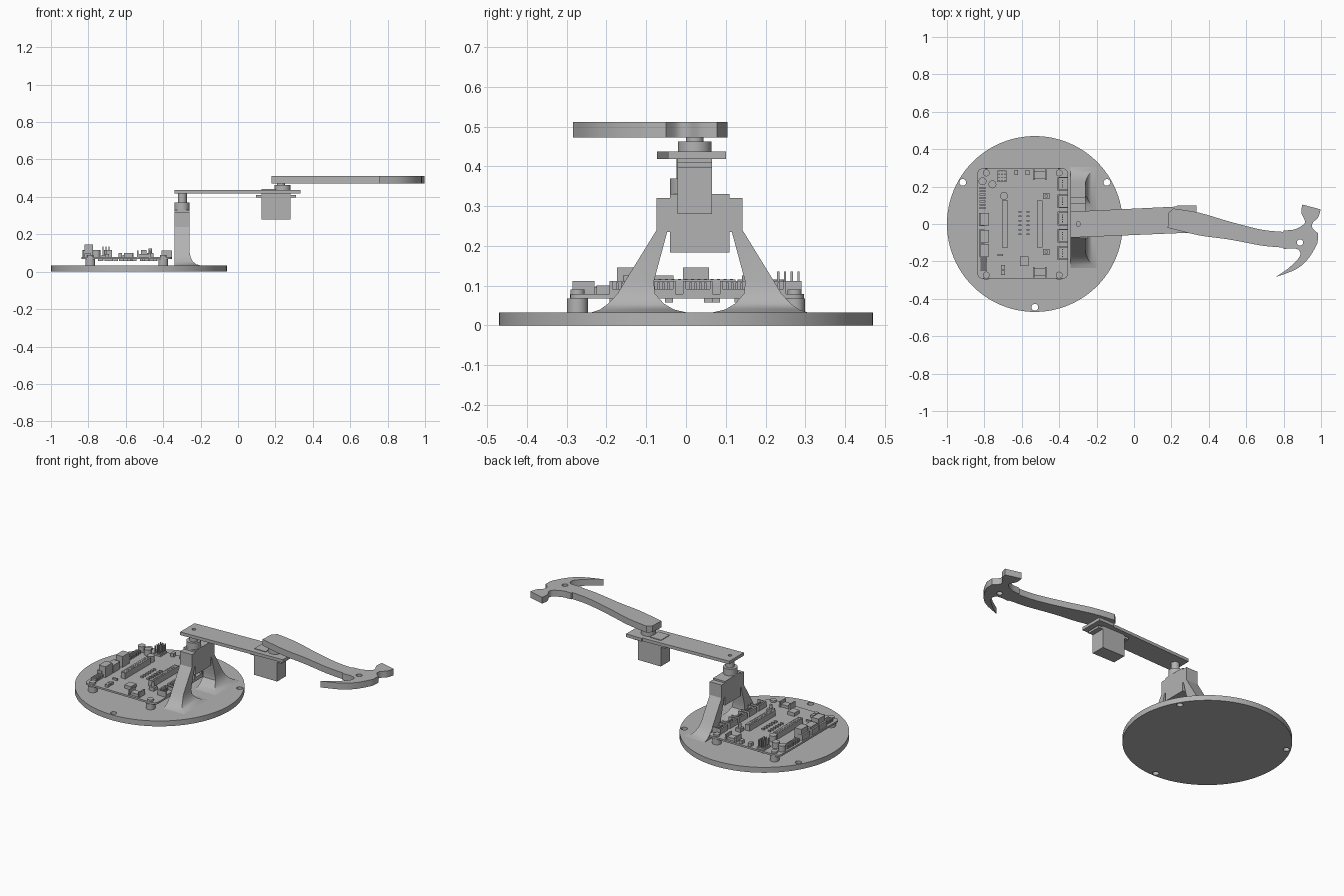
import bpy, bmesh, math, random
from mathutils import Matrix, Vector

random.seed(4)
if "Cube" in bpy.data.objects:
    bpy.data.objects.remove(bpy.data.objects["Cube"], do_unlink=True)

# Single grey finish
GREY = (0.45, 0.45, 0.45, 1)
grey = bpy.data.materials.new("plain_grey")
grey.use_nodes = True
grey.diffuse_color = GREY
grey.node_tree.nodes["Principled BSDF"].inputs["Base Color"].default_value = GREY
parts = []


def finish(name, mesh):
    mesh.materials.clear()
    mesh.materials.append(grey)
    ob = bpy.data.objects.new(name, mesh)
    bpy.context.collection.objects.link(ob)
    parts.append(ob)
    return ob


def from_bmesh(name, bm):
    bmesh.ops.recalc_face_normals(bm, faces=bm.faces)
    mesh = bpy.data.meshes.new(name)
    bm.to_mesh(mesh)
    bm.free()
    return finish(name, mesh)


def add_box(bm, xs, ys, zs):
    lo, hi = Vector((xs[0], ys[0], zs[0])), Vector((xs[1], ys[1], zs[1]))
    place = Matrix.Translation((lo + hi) / 2) @ Matrix.Diagonal((*(hi - lo), 1))
    bmesh.ops.create_cube(bm, size=1, matrix=place)


def add_tube(bm, x, y, radius, zs, sides=32):
    bmesh.ops.create_cone(bm, cap_ends=True, segments=sides, radius1=radius, radius2=radius,
                          depth=zs[1] - zs[0], matrix=Matrix.Translation((x, y, sum(zs) / 2)))


def box(name, xs, ys, zs):
    bm = bmesh.new()
    add_box(bm, xs, ys, zs)
    return from_bmesh(name, bm)


def tube(name, x, y, radius, zs):
    bm = bmesh.new()
    add_tube(bm, x, y, radius, zs)
    return from_bmesh(name, bm)


def circle(x, y, radius, sides=24):
    turn = math.tau / sides
    return [(x + radius * math.cos(i * turn), y + radius * math.sin(i * turn)) for i in range(sides)]


def plate(name, outlines, zs):
    """Flat plate; outlines after the first become holes."""
    curve = bpy.data.curves.new(name, "CURVE")
    curve.dimensions = "2D"
    curve.fill_mode = "BOTH"
    curve.extrude = (zs[1] - zs[0]) / 2
    for outline in outlines:
        spline = curve.splines.new("POLY")
        spline.points.add(len(outline) - 1)
        for point, (x, y) in zip(spline.points, outline):
            point.co = (x, y, 0, 1)
        spline.use_cyclic_u = True
    helper = bpy.data.objects.new(name + "_curve", curve)
    bpy.context.collection.objects.link(helper)
    mesh = bpy.data.meshes.new_from_object(helper)
    bpy.data.objects.remove(helper, do_unlink=True)
    bm = bmesh.new()
    bm.from_mesh(mesh)
    bmesh.ops.remove_doubles(bm, verts=bm.verts, dist=1e-5)
    bmesh.ops.translate(bm, verts=bm.verts, vec=(0, 0, sum(zs) / 2))
    return from_bmesh(name, bm)


def smooth_path(points, steps=4):
    """Catmull-Rom curve through the points."""
    pts = [Vector(p) for p in points]
    pts = [pts[0]] + pts + [pts[-1]]
    path = []
    for a, b, c, d in zip(pts, pts[1:], pts[2:], pts[3:]):
        for i in range(steps):
            t = i / steps
            path.append((2 * b + (c - a) * t + (2 * a - 5 * b + 4 * c - d) * t * t
                         + (3 * b - a - 3 * c + d) * t ** 3) / 2)
    return [tuple(p) for p in path] + [tuple(pts[-1])]


# Round base with three screw holes
BASE_X, FLOOR = -0.53, 0.033
holes = [circle(BASE_X + 0.445 * math.cos(math.radians(a)), 0.445 * math.sin(math.radians(a)), 0.018)
         for a in (30, 150, 270)]
plate("base_disc", [circle(BASE_X, 0, 0.47, 96)] + holes, (0, FLOOR))

# Circuit board on four standoffs
BOARD = 0.079
screws = [(x, y) for x in (-0.79, -0.4) for y in (-0.273, 0.273)]
corners = []
for x, y, start in ((-0.38, 0.27, 0), (-0.81, 0.27, 90), (-0.81, -0.265, 180), (-0.38, -0.265, 270)):
    for step in range(5):
        a = math.radians(start + step * 22.5)
        corners.append((x + 0.027 * math.cos(a), y + 0.027 * math.sin(a)))
plate("circuit_board", [corners], (0.068, BOARD))
for x, y in screws:
    tube("standoff", x, y * 1.0, 0.026, (FLOOR, 0.068))
    tube("screw_head", x, y, 0.018, (BOARD, 0.09))

# Edge connectors: open shells with two pins each
bm = bmesh.new()
for y in (0.215, 0.122, 0.03, -0.063, -0.155):
    add_box(bm, (-0.41, -0.353), (y - 0.037, y + 0.037), (BOARD, 0.092))
    add_box(bm, (-0.41, -0.4), (y - 0.037, y + 0.037), (0.092, 0.112))
    for side in (-1, 1):
        add_box(bm, (-0.4, -0.353), sorted((y + side * 0.037, y + side * 0.03)), (0.092, 0.112))
    for pin in range(4):
        add_box(bm, (-0.385, -0.379), (y - 0.021 + pin * 0.012, y - 0.015 + pin * 0.012), (0.092, 0.108))
for y in (-0.258, 0.263):
    for side in (-1, 1):
        add_box(bm, (-0.505 + side * 0.032 - 0.004, -0.505 + side * 0.032 + 0.004), (y - 0.028, y + 0.028), (BOARD, 0.112))
    add_box(bm, (-0.537, -0.473), (y - 0.02, y + 0.02), (BOARD, 0.095))
from_bmesh("edge_connectors", bm)

# Terminal blocks on the far edge
bm = bmesh.new()
for y, top in ((0.025, 0.145), (-0.065, 0.125), (-0.14, 0.145)):
    add_box(bm, (-0.83, -0.8), (y - 0.035, y + 0.035), (BOARD, 0.112))
    add_box(bm, (-0.82, -0.775), (y - 0.033, y + 0.033), (BOARD, top))
from_bmesh("terminal_blocks", bm)

# Long header sockets with slots along the top
bm = bmesh.new()
for x in (-0.69, -0.503):
    add_box(bm, (x - 0.015, x + 0.015), (-0.125, 0.125), (BOARD, 0.115))
    for i in range(15):
        y = -0.115 + i * 0.0164
        add_box(bm, (x - 0.007, x + 0.007), (y - 0.004, y + 0.004), (0.11, 0.117))
from_bmesh("header_sockets", bm)

# Upright pin header
bm = bmesh.new()
add_box(bm, (-0.73, -0.682), (0.225, 0.287), (BOARD, 0.09))
for i in range(3):
    for j in range(4):
        x, y = -0.722 + i * 0.016, 0.232 + j * 0.017
        add_box(bm, (x - 0.003, x + 0.003), (y - 0.003, y + 0.003), (0.06, 0.135))
from_bmesh("pin_header", bm)

# Small board components: capacitors, chip, buttons, lamps
bm = bmesh.new()
for x, y in ((-0.81, 0.228), (-0.757, 0.212), (-0.695, 0.15)):
    add_tube(bm, x, y, 0.021, (BOARD, 0.115), 20)
add_box(bm, (-0.61, -0.565), (-0.225, -0.175), (BOARD, 0.1))
for y in (0.15, -0.15):
    add_box(bm, (-0.486, -0.452), (y - 0.017, y + 0.017), (BOARD, 0.1))
    add_tube(bm, -0.469, y, 0.009, (0.1, 0.125), 16)
for x in (-0.61, -0.568):
    for i in range(6):
        add_box(bm, (x - 0.008, x + 0.008), (-0.059 + i * 0.024, -0.051 + i * 0.024), (BOARD, 0.088))
for i in range(7):
    add_box(bm, (-0.825, -0.795), (0.08 + i * 0.018, 0.09 + i * 0.018), (BOARD, 0.098))
    add_box(bm, (-0.82, -0.785), (-0.25 + i * 0.011, -0.243 + i * 0.011), (BOARD, 0.098))
for y in (-0.26, -0.23):
    add_box(bm, (-0.71, -0.69), (y - 0.012, y + 0.012), (BOARD, 0.095))
add_box(bm, (-0.73, -0.7), (-0.17, -0.16), (BOARD, 0.09))
for x in (-0.63, -0.57):
    add_box(bm, (x - 0.01, x + 0.01), (0.262, 0.288), (BOARD, 0.1))
for i in range(18):
    x, y = random.uniform(-0.76, -0.42), random.uniform(-0.22, 0.22)
    add_box(bm, (x - 0.012, x + 0.012), (y - 0.01, y + 0.01), (0.058, 0.068))
from_bmesh("board_components", bm)

# Tower: two flared legs lofted through height, mirrored about the motor
TOWER_Y, BACK, FRONT = 0.034, -0.34, -0.26
sections = [(0.033, 0.27, 0.035, 0.06), (0.04, 0.25, 0.065, 0.035), (0.055, 0.229, 0.09, 0.018),
            (0.08, 0.206, 0.112, 0.006), (0.11, 0.188, 0.115, 0), (0.24, 0.108, 0.08, 0)]
for side, name in ((-1, "tower_leg_right"), (1, "tower_leg_left")):
    bm = bmesh.new()
    rings = []
    for z, outer, inner, toe in sections:
        ring = [(BACK, outer), (FRONT + toe, outer), (FRONT + toe, inner), (BACK, inner)]
        rings.append([bm.verts.new((x, TOWER_Y + side * d, z)) for x, d in ring])
    for low, high in zip(rings, rings[1:]):
        for i in range(4):
            j = (i + 1) % 4
            bm.faces.new((low[i], low[j], high[j], high[i]))
    bm.faces.new(rings[0])
    bm.faces.new(rings[-1])
    from_bmesh(name, bm)
    box("tower_cheek", (BACK, FRONT), sorted((TOWER_Y + side * 0.074, TOWER_Y + side * 0.108)), (0.235, 0.32))

# Shoulder motor and its shaft
box("shoulder_motor", (BACK, FRONT), (-0.04, 0.11), (0.183, 0.33))
tube("shoulder_boss", -0.3, 0, 0.04, (0.33, 0.37))
tube("shoulder_shaft", -0.298, 0, 0.024, (0.37, 0.42))

# Lower arm plate
plate("lower_arm", [[(-0.34, -0.073), (0.335, -0.045), (0.335, 0.1), (0.23, 0.1), (0.228, 0.093), (-0.34, 0.066)],
                    circle(-0.298, 0, 0.011, 16)], (0.418, 0.437))

# Elbow motor hung beneath the arm
box("elbow_motor", (0.125, 0.28), (-0.022, 0.065), (0.28, 0.418))
box("elbow_flange", (0.095, 0.31), (-0.022, 0.065), (0.397, 0.411))
box("elbow_top", (0.125, 0.2), (-0.02, 0.063), (0.418, 0.441))
tube("elbow_boss", 0.238, 0.022, 0.042, (0.437, 0.463))
tube("elbow_shaft", 0.23, 0.022, 0.022, (0.463, 0.474))

# Hammer: handle, poll, and curved claw in one outline
handle_top = smooth_path([(0.21, 0.083), (0.35, 0.06), (0.51, 0.013), (0.68, -0.03), (0.797, -0.042)])
neck = smooth_path([(0.8, -0.034), (0.855, -0.03), (0.9, -0.008), (0.914, 0.015), (0.895, 0.06), (0.9, 0.104)])
poll = smooth_path([(0.998, 0.078), (0.984, 0.035), (0.957, 0.008), (0.953, -0.02), (0.984, -0.05)])
claw = smooth_path([(0.982, -0.1), (0.936, -0.18), (0.87, -0.24), (0.757, -0.284)])
inner_claw = smooth_path([(0.818, -0.243), (0.866, -0.2), (0.89, -0.163), (0.877, -0.136), (0.84, -0.131), (0.8, -0.134)])
handle_base = smooth_path([(0.797, -0.126), (0.68, -0.115), (0.51, -0.083), (0.35, -0.061), (0.18, -0.02)])
plate("hammer", [handle_top + neck + poll + claw + inner_claw + handle_base + [(0.185, 0.06)],
                 circle(0.888, -0.099, 0.017)], (0.472, 0.511))

# Soft shading on round sides, sharp edges kept
bpy.ops.object.select_all(action="DESELECT")
for ob in parts:
    ob.select_set(True)
bpy.context.view_layer.objects.active = parts[0]
bpy.ops.object.shade_smooth_by_angle(angle=math.radians(30))
